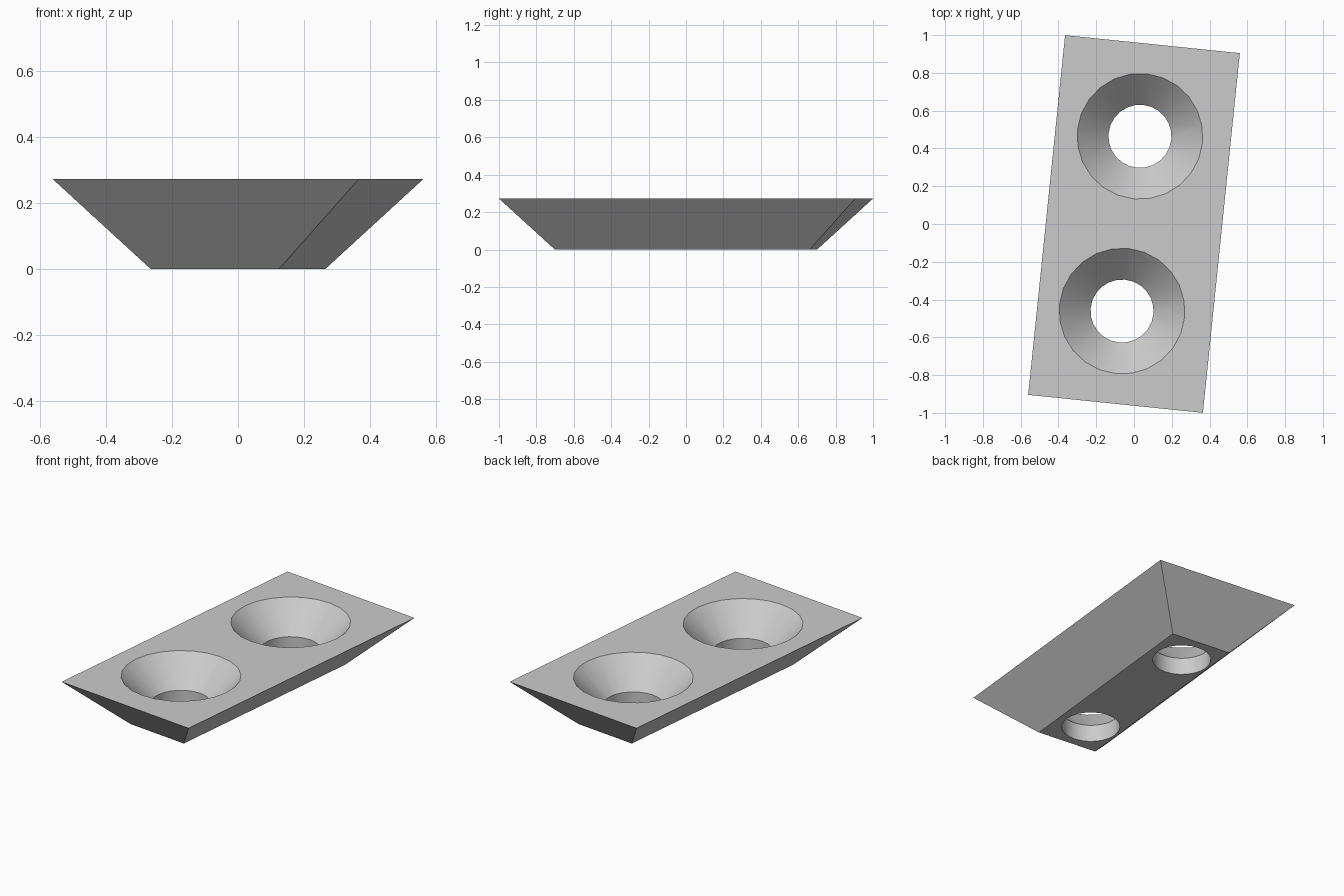
import bpy
import bmesh
import math
from mathutils import Matrix, Vector

cube = bpy.data.objects.get("Cube")
if cube:
    bpy.data.objects.remove(cube, do_unlink=True)

HEIGHT = 0.272
TURN = Matrix.Rotation(math.radians(-5.86), 4, "Z")
SIDES = 24

grey = bpy.data.materials.new("plain_grey")
grey.use_nodes = True
colour = (0.6, 0.6, 0.6, 1)
grey.diffuse_color = colour
grey.node_tree.nodes["Principled BSDF"].inputs["Base Color"].default_value = colour


def make_object(name, bm):
    bmesh.ops.recalc_face_normals(bm, faces=bm.faces)
    mesh = bpy.data.meshes.new(name)
    bm.to_mesh(mesh)
    bm.free()
    mesh.materials.append(grey)
    obj = bpy.data.objects.new(name, mesh)
    bpy.context.collection.objects.link(obj)
    return obj


def loft(bm, rings):
    """Skin a stack of vertex rings and cap both ends."""
    rings = [[bm.verts.new(p) for p in ring] for ring in rings]
    count = len(rings[0])
    for low, high in zip(rings, rings[1:]):
        for i in range(count):
            j = (i + 1) % count
            bm.faces.new((low[i], low[j], high[j], high[i]))
    bm.faces.new(rings[0])
    bm.faces.new(rings[-1])


def rectangle(hx, hy, z):
    return [TURN @ Vector((sx * hx, sy * hy, z))
            for sx, sy in ((-1, -1), (1, -1), (1, 1), (-1, 1))]


def circle(centre, radius, z):
    step = math.tau / SIDES
    return [TURN @ Vector((centre[0] + radius * math.cos(i * step),
                           centre[1] + radius * math.sin(i * step), z))
            for i in range(SIDES)]


# Block with sides sloping in towards the base
bm = bmesh.new()
loft(bm, [rectangle(0.195, 0.685, 0), rectangle(0.465, 0.957, HEIGHT)])
block = make_object("countersunk_block", bm)

# Countersunk screw holes: straight bore, then a cone opening to the top
bm = bmesh.new()
for y in (-0.465, 0.465):
    centre = (-0.016, y)
    profile = [(0.167, -0.1), (0.167, 0.106),
               (0.333, HEIGHT), (0.333 + 0.1, HEIGHT + 0.1)]
    loft(bm, [circle(centre, r, z) for r, z in profile])
cutter = make_object("hole_cutter", bm)
cutter.hide_render = True

cut = block.modifiers.new("holes", "BOOLEAN")
cut.operation = "DIFFERENCE"
cut.solver = "EXACT"
cut.object = cutter
bpy.ops.object.select_all(action="DESELECT")
block.select_set(True)
bpy.context.view_layer.objects.active = block
bpy.ops.object.modifier_apply(modifier=cut.name)
bpy.data.objects.remove(cutter, do_unlink=True)

# Round hole walls, crisp block edges
bpy.ops.object.shade_smooth_by_angle(angle=math.radians(30))
